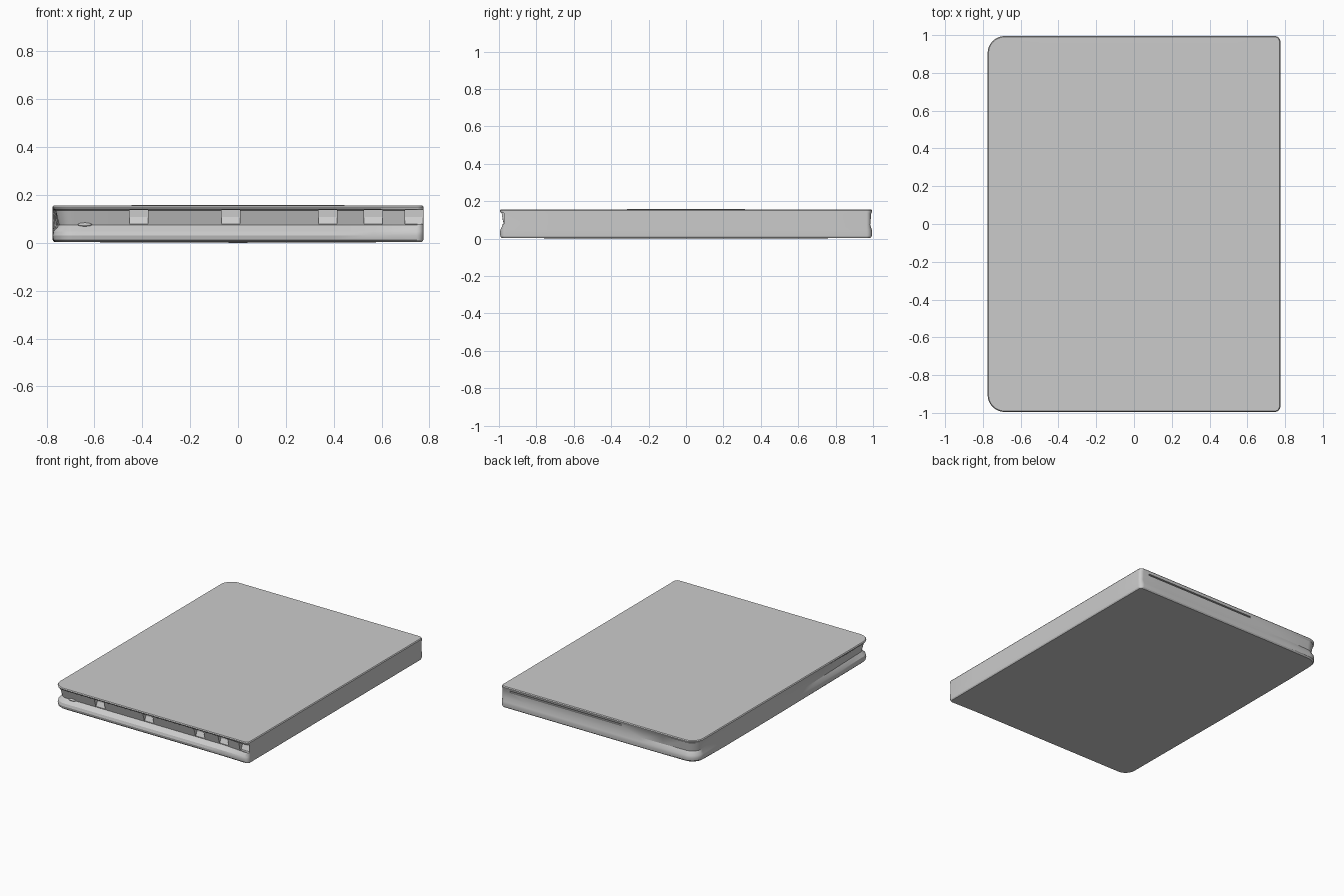
import bpy, bmesh, math
from mathutils import Vector

if "Cube" in bpy.data.objects:
    bpy.data.objects.remove(bpy.data.objects["Cube"])

X, Y = 0.775, 0.995


def outline():
    """Rounded rectangle as (position, outward normal), counter-clockwise."""
    corners = [(1, -1, 0.03, -90), (1, 1, 0.03, 0),
               (-1, 1, 0.09, 90), (-1, -1, 0.09, 180)]
    arcs = []
    for sx, sy, r, a0 in corners:
        c = Vector((sx * (X - r), sy * (Y - r)))
        arc = []
        for i in range(9):
            a = math.radians(a0 + i * 90 / 8)
            n = Vector((math.cos(a), math.sin(a)))
            arc.append((c + n * r, n))
        arcs.append(arc)
    pts = []
    for k, arc in enumerate(arcs):
        pts += arc
        p, n = arc[-1]
        q = arcs[(k + 1) % 4][0][0]
        pts += [(p.lerp(q, t / 8), n) for t in range(1, 8)]
    return pts


def groove(p, n):
    """Groove depth: deep at the front, fading along the left, shallow behind."""
    front = 0.034 if p.x < 0.6 else 0.034 - 0.02 * (p.x - 0.6) / 0.175
    back = 0.010 + 0.012 * max(0, -p.x - 0.4) / 0.375
    left = 0.03 * max(0, (0.1 - p.y) / 1.1) + 0.022 * max(0, (p.y - 0.7) / 0.3)
    wx, wy = n.x ** 2, n.y ** 2
    return wx * (left if n.x < 0 else 0) + wy * (front if n.y < 0 else back)


def box(name, lo, hi):
    bpy.ops.mesh.primitive_cube_add(size=1, location=[(a + b) / 2 for a, b in zip(lo, hi)])
    ob = bpy.context.object
    ob.name = name
    ob.scale = [b - a for a, b in zip(lo, hi)]
    ob.hide_render = True
    ob.hide_set(True)
    return ob


# slab body: rings of (height, share of the groove depth, plain inset)
rings = [(0.003, 0.3, 0.006), (0.012, 0.1, 0.001), (0.03, 0, 0), (0.048, 0.15, 0),
         (0.074, 1, 0), (0.135, 0.45, 0), (0.142, 0.1, 0), (0.15, 0, 0), (0.156, 0, 0.005)]
bm = bmesh.new()
loops = []
for z, share, inset in rings:
    loops.append([bm.verts.new((*(p - n * (groove(p, n) * share + inset)), z))
                  for p, n in outline()])
count = len(loops[0])
for a, b in zip(loops, loops[1:]):
    for i in range(count):
        j = (i + 1) % count
        bm.faces.new((a[i], a[j], b[j], b[i]))
# slightly crowned top and bottom
low, high = bm.verts.new((0, 0, 0)), bm.verts.new((0, 0, 0.158))
for i in range(count):
    j = (i + 1) % count
    bm.faces.new((loops[0][j], loops[0][i], low))
    bm.faces.new((loops[-1][i], loops[-1][j], high))
bmesh.ops.recalc_face_normals(bm, faces=bm.faces)
mesh = bpy.data.meshes.new("slab_body")
bm.to_mesh(mesh)
bm.free()
body = bpy.data.objects.new("slab_body", mesh)
bpy.context.collection.objects.link(body)

# port notches in the front groove and the slot in the back edge
cutters = [box("port_cutter", (x - 0.038, -1.02, 0.078), (x + 0.038, -0.945, 0.136))
           for x in (-0.415, -0.03, 0.375, 0.565, 0.735)]
cutters.append(box("back_slot_cutter", (-0.18, 0.978, 0.122), (0.7, 1.02, 0.132)))
for c in cutters:
    m = body.modifiers.new("cut", "BOOLEAN")
    m.operation, m.solver, m.object = "DIFFERENCE", "EXACT", c

# sloping floor inside each port
for x in (-0.415, -0.03, 0.375, 0.565, 0.735):
    bm = bmesh.new()
    sides = [[bm.verts.new((x + s * 0.039, y, z)) for y, z in
              ((-0.961, 0.074), (-0.943, 0.112), (-0.943, 0.074))] for s in (-1, 1)]
    bm.faces.new(sides[0])
    bm.faces.new(sides[1][::-1])
    for i in range(3):
        j = (i + 1) % 3
        bm.faces.new((sides[0][i], sides[0][j], sides[1][j], sides[1][i]))
    bmesh.ops.recalc_face_normals(bm, faces=bm.faces)
    mesh = bpy.data.meshes.new("port_floor")
    bm.to_mesh(mesh)
    bm.free()
    bpy.context.collection.objects.link(bpy.data.objects.new("port_floor", mesh))

# small oval button in the left end of the front groove
bpy.ops.mesh.primitive_uv_sphere_add(segments=20, ring_count=10, location=(-0.64, -0.962, 0.076))
button = bpy.context.object
button.name = "front_button"
button.scale = (0.03, 0.012, 0.008)

bpy.ops.object.select_all(action="DESELECT")
for ob in (body, button):
    ob.select_set(True)
bpy.context.view_layer.objects.active = body
bpy.ops.object.shade_smooth_by_angle(angle=math.radians(25))
